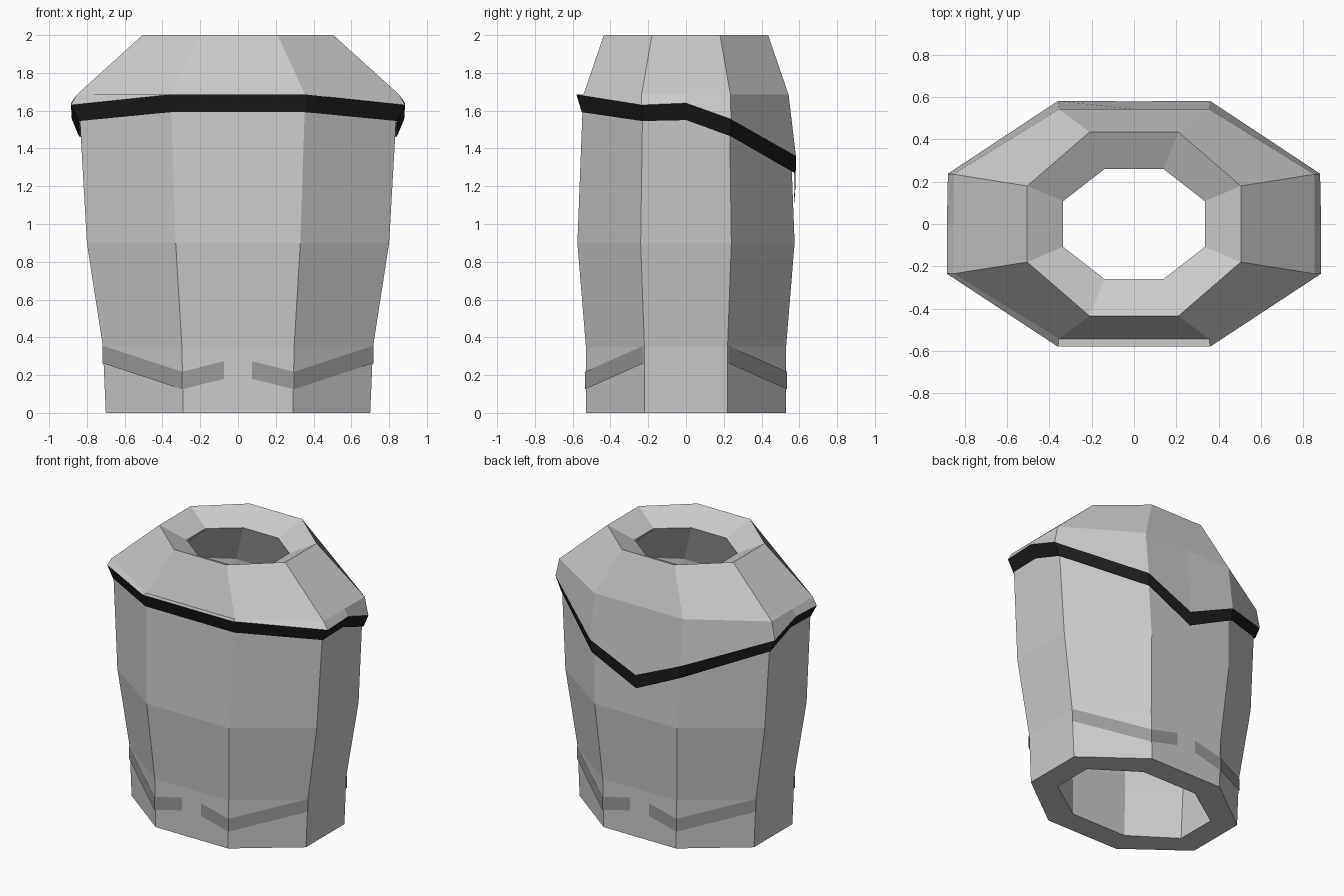
import bpy

if "Cube" in bpy.data.objects:
    bpy.data.objects.remove(bpy.data.objects["Cube"])


def material(name, value):
    m = bpy.data.materials.new(name)
    m.diffuse_color = (value, value, value, 1)
    m.use_nodes = True
    m.node_tree.nodes["Principled BSDF"].inputs["Base Color"].default_value = m.diffuse_color
    return m


def make(name, verts, faces, mat=None):
    me = bpy.data.meshes.new(name)
    me.from_pydata(verts, [], faces)
    me.update()
    ob = bpy.data.objects.new(name, me)
    bpy.context.collection.objects.link(ob)
    if mat:
        me.materials.append(mat)
    return ob


def loft(name, rings, mat=None, wrap=False):
    """Skin a stack of equal closed rings with quads; wrap joins last to first."""
    n, k = len(rings[0]), len(rings)
    faces = []
    for r in range(k if wrap else k - 1):
        s = (r + 1) % k
        faces += [(r*n + i, r*n + (i+1) % n, s*n + (i+1) % n, s*n + i)
                  for i in range(n)]
    return make(name, [v for ring in rings for v in ring], faces, mat)


def octagon(z, a, a1, b, b1):
    """Long octagon: half width a, half depth b, corners at a1 and b1."""
    return [(a1, -b, z), (a, -b1, z), (a, b1, z), (a1, b, z),
            (-a1, b, z), (-a, b1, z), (-a, -b1, z), (-a1, -b, z)]


def mirrored(half):
    """Close a front-centre to back-centre half ring across x."""
    return half + [(-x, y, z) for x, y, z in half[-2:0:-1]]


black = material("trim_black", 0.012)
dark = material("pocket_grey", 0.33)

# Hollow torso: up the outside, over the collar, down the inside
loft("torso", [octagon(*p) for p in (
    (0.00, 0.70, 0.29, 0.53, 0.22),
    (0.35, 0.715, 0.297, 0.53, 0.22),
    (0.90, 0.80, 0.33, 0.575, 0.24),
    (1.60, 0.84, 0.353, 0.548, 0.23),
    (1.685, 0.853, 0.355, 0.543, 0.235),
    (2.00, 0.505, 0.21, 0.435, 0.18),
    (1.91, 0.335, 0.14, 0.26, 0.108),
    (1.60, 0.67, 0.28, 0.38, 0.16),
    (0.90, 0.63, 0.26, 0.405, 0.17),
    (0.35, 0.545, 0.225, 0.36, 0.15),
    (0.00, 0.53, 0.22, 0.36, 0.15))], wrap=True)

# Shoulder yoke skirt, dipping to a point at the back
base = mirrored([(0, -0.543, 1.685), (0.355, -0.543, 1.685), (0.853, -0.235, 1.685),
                 (0.853, 0, 1.685), (0.853, 0.235, 1.685),
                 (0.355, 0.543, 1.685), (0, 0.543, 1.685)])
top = mirrored([(0, -0.58, 1.685), (0.36, -0.58, 1.685), (0.885, -0.235, 1.63),
                (0.885, 0, 1.64), (0.88, 0.238, 1.555),
                (0.36, 0.582, 1.36), (0, 0.58, 1.20)])
low = mirrored([(0, -0.552, 1.592), (0.356, -0.552, 1.592), (0.842, -0.232, 1.545),
                (0.842, 0, 1.55), (0.842, 0.236, 1.465),
                (0.354, 0.575, 1.27), (0, 0.572, 1.10)])
loft("yoke", [base, top])

# Black trim along the yoke edge
loft("yoke_trim", [top, low], black)

# Four pocket strips wrapped round the corners
e = 0.004
path = [(0.075, 0.53 + e, 0.18), (0.293 + e, 0.53 + e, 0.125), (0.713 + e, 0.22 + e, 0.263)]
for sx, side in ((1, "right"), (-1, "left")):
    for sy, end in ((-1, "front"), (1, "back")):
        verts = [(sx*x, sy*y, z + h) for h in (0, 0.093) for x, y, z in path]
        faces = [(0, 1, 4, 3), (1, 2, 5, 4)]
        if sx * sy > 0:
            faces = [f[::-1] for f in faces]
        make(f"pocket_strip_{end}_{side}", verts, faces, dark)
